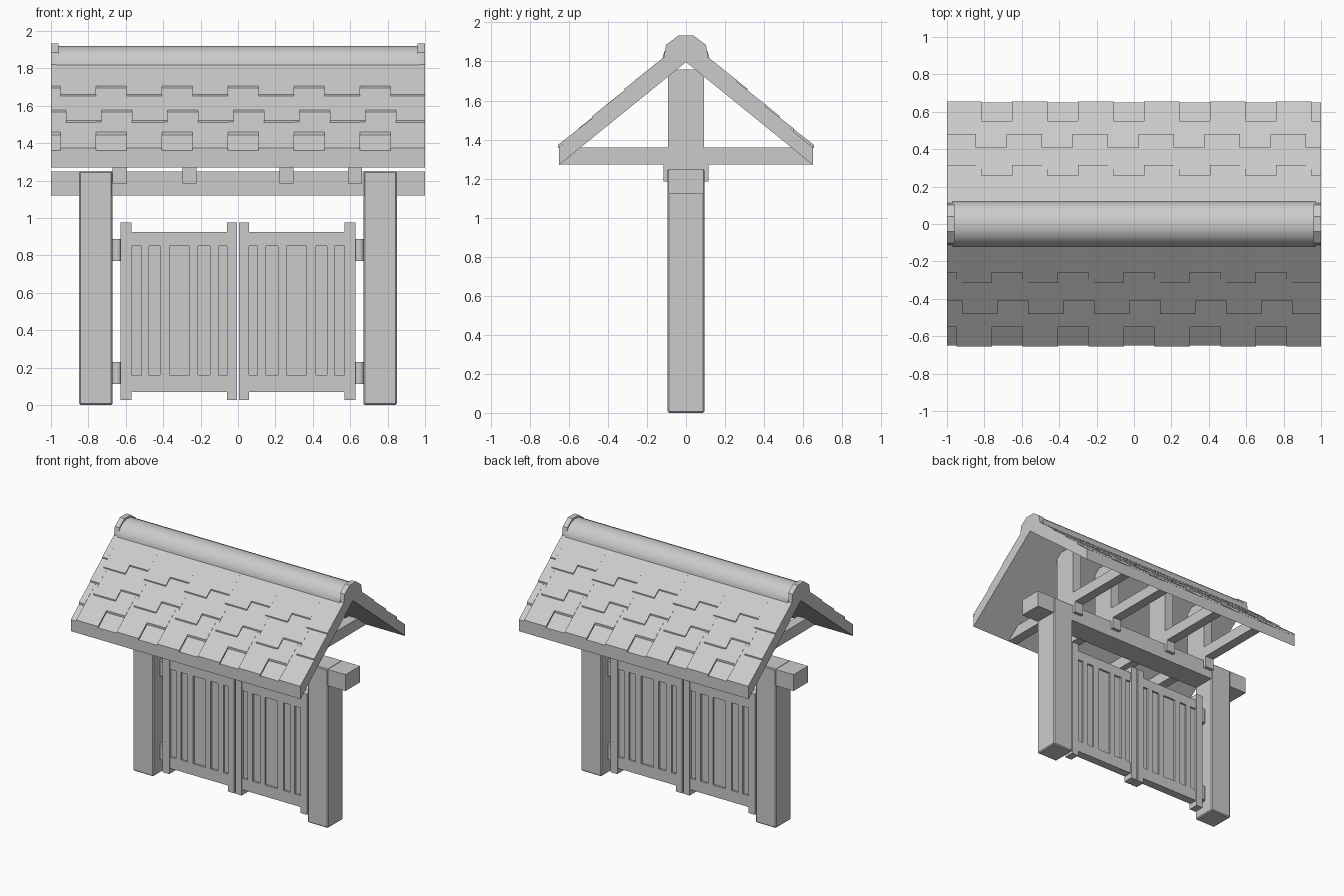
import bpy, bmesh, math

if "Cube" in bpy.data.objects:
    bpy.data.objects.remove(bpy.data.objects["Cube"])


def finish(name, bm):
    bmesh.ops.recalc_face_normals(bm, faces=bm.faces)
    me = bpy.data.meshes.new(name)
    bm.to_mesh(me)
    bm.free()
    ob = bpy.data.objects.new(name, me)
    bpy.context.collection.objects.link(ob)
    return ob


def add_prism(bm, pts, x0, x1):
    """Extrude a closed (y, z) profile along x."""
    a = [bm.verts.new((x0, y, z)) for y, z in pts]
    b = [bm.verts.new((x1, y, z)) for y, z in pts]
    n = len(pts)
    bm.faces.new(a)
    bm.faces.new(b[::-1])
    for i in range(n):
        j = (i + 1) % n
        bm.faces.new((a[i], b[i], b[j], a[j]))


def add_box(bm, x0, x1, y0, y1, z0, z1):
    add_prism(bm, [(y0, z0), (y1, z0), (y1, z1), (y0, z1)], min(x0, x1), max(x0, x1))


def box(name, *dims, bevel=0):
    bm = bmesh.new()
    add_box(bm, *dims)
    ob = finish(name, bm)
    if bevel:
        m = ob.modifiers.new("bevel", 'BEVEL')
        m.width = bevel
        m.segments = 1
    return ob


def prism(name, pts, x0, x1):
    bm = bmesh.new()
    add_prism(bm, pts, x0, x1)
    return finish(name, bm)


# posts and lintel beam
for s, side in ((-1, "left"), (1, "right")):
    box(side + "_post", s * 0.67, s * 0.85, -0.095, 0.095, 0, 1.25, bevel=0.008)
box("lintel_beam", -1, 1, -0.09, 0.09, 1.12, 1.248)

# roof trusses: tie notched over the lintel, with a king post
for i, x in enumerate((-0.632, -0.26, 0.26, 0.625)):
    tie = [(-0.65, 1.272), (-0.115, 1.272), (-0.115, 1.185), (0.115, 1.185),
           (0.115, 1.272), (0.65, 1.272), (0.55, 1.36), (-0.55, 1.36)]
    prism(f"roof_tie_{i}", tie, x - 0.038, x + 0.038)
    box(f"king_post_{i}", x - 0.038, x + 0.038, -0.093, 0.093, 1.34, 1.76)

# roof slab
prism("roof_slab", [(-0.65, 1.27), (0, 1.797), (0.65, 1.27), (0.65, 1.36),
                    (0, 1.89), (-0.65, 1.36)], -1, 1)


def slab_top(d):
    return 1.36 + 0.815 * (0.65 - d)


# shingles: three courses of alternating long and short tiles on each slope
rows = [(0.655, 0.55, 0.36, 0.0), (0.48, 0.41, 0.2, 0.03), (0.315, 0.26, 0.11, 0.0)]
for s, side in ((-1, "front"), (1, "back")):
    bm = bmesh.new()
    for r, (low_long, low_short, up, shift) in enumerate(rows):
        for k in range(-2, 6):
            xa = -0.76 + 0.353 * k + shift
            for x0, x1, low in ((xa, xa + 0.163, low_short), (xa + 0.163, xa + 0.353, low_long)):
                x0, x1 = max(x0, -1), min(x1, 1)
                if x1 - x0 < 0.005:
                    continue
                lift = 0.005 * r
                pts = [(s * low, slab_top(low) + 0.001),
                       (s * low, slab_top(low) + 0.017 + lift),
                       (s * up, slab_top(up) + 0.008 + lift * 1.6),
                       (s * up, slab_top(up) - 0.008)]
                add_prism(bm, pts, x0 * -s, x1 * -s)
    finish(side + "_shingles", bm)

# ridge cap with thicker faceted ends
arch = [(-0.122, 1.79), (-0.118, 1.83)]
for i in range(9):
    t = math.radians(160 - 17.5 * i)
    arch.append((0.118 * math.cos(t), 1.815 + 0.105 * math.sin(t)))
arch += [(0.118, 1.83), (0.122, 1.79), (0, 1.83)]
cap = prism("ridge_cap", arch, -0.97, 0.97)
bpy.context.view_layer.objects.active = cap
cap.select_set(True)
bpy.ops.object.shade_smooth_by_angle(angle=math.radians(40))
cap.select_set(False)
end = [(-0.122, 1.775), (-0.102, 1.885), (-0.04, 1.932), (0.04, 1.932),
       (0.102, 1.885), (0.122, 1.775), (0, 1.84)]
for s, side in ((-1, "left"), (1, "right")):
    prism(side + "_ridge_end", end, s * 0.96, s * 1.0)

# gate leaves with recessed slots, stiles and hinges
slots = [(0.06, 0.105), (0.15, 0.215), (0.258, 0.367), (0.417, 0.475), (0.517, 0.57)]
for s, side in ((-1, "left"), (1, "right")):
    bm = bmesh.new()
    add_box(bm, s * 0.05, s * 0.58, -0.018, 0.018, 0.12, 0.88)
    for z0, z1 in ((0.07, 0.16), (0.85, 0.925)):
        add_box(bm, s * 0.05, s * 0.58, -0.033, 0.033, z0, z1)
    for (_, a), (b, _) in zip(slots, slots[1:]):
        add_box(bm, s * a, s * b, -0.033, 0.033, 0.16, 0.85)
    finish(side + "_gate_panel", bm)
    for label, x0, x1 in (("inner", 0.005, 0.06), ("outer", 0.57, 0.627)):
        box(f"{side}_gate_{label}_stile", s * x0, s * x1, -0.04, 0.04, 0.027, 0.975)
    for label, z in (("lower", 0.17), ("upper", 0.828)):
        bpy.ops.mesh.primitive_cylinder_add(vertices=16, radius=0.026, depth=0.118,
                                            location=(s * 0.648, 0, z))
        bpy.context.object.name = f"{side}_{label}_hinge"
        bpy.ops.object.shade_smooth_by_angle()
